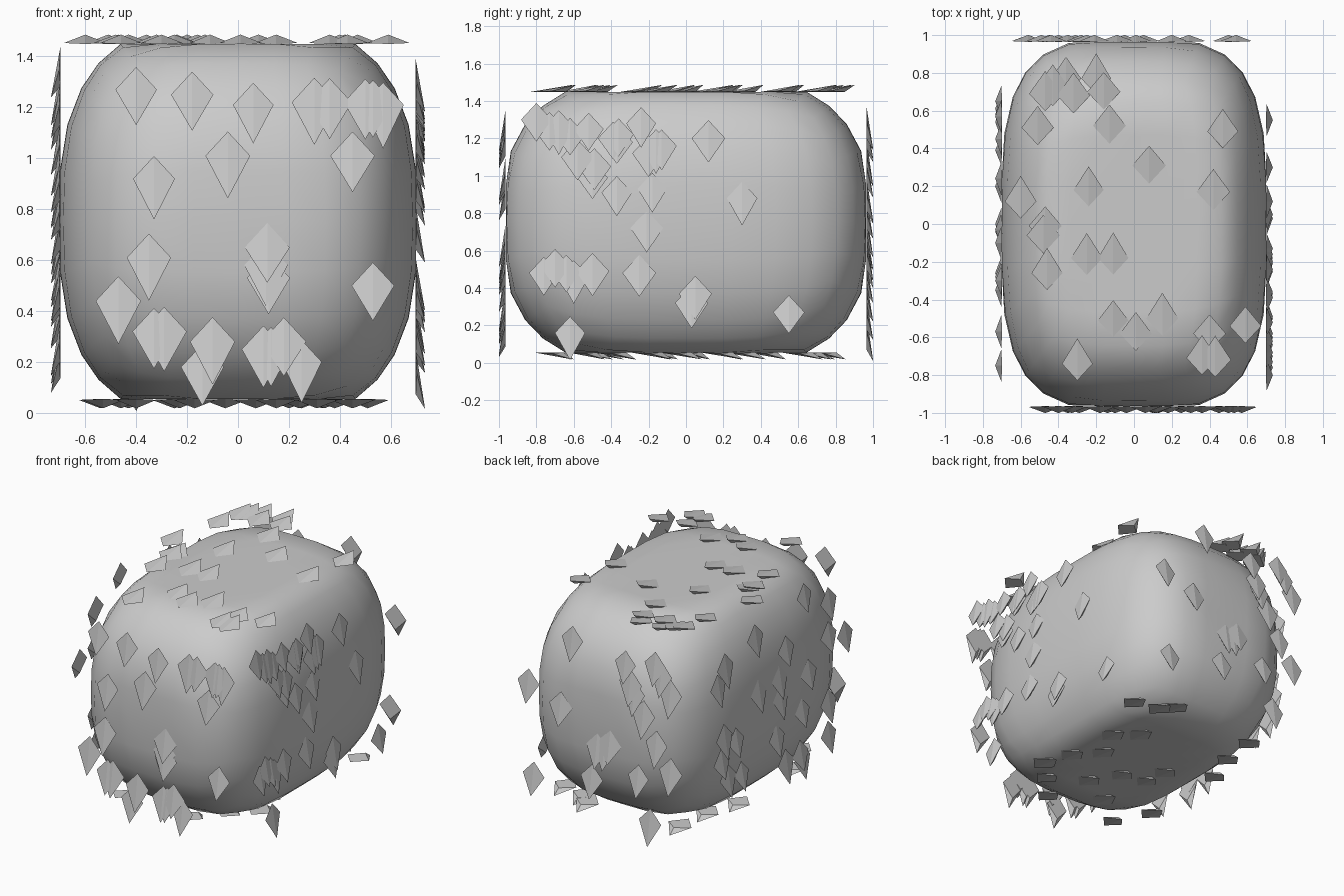
import bpy, bmesh, random
from mathutils import Vector

random.seed(4)
MID = Vector((0, 0, 0.752))


def make_object(name, bm, smooth):
    bmesh.ops.recalc_face_normals(bm, faces=bm.faces)
    for f in bm.faces:
        f.smooth = smooth
    mesh = bpy.data.meshes.new(name)
    bm.to_mesh(mesh)
    bm.free()
    obj = bpy.data.objects.new(name, mesh)
    bpy.context.collection.objects.link(obj)
    return obj


# Body: coarse gridded cube pushed out to a rounded box with flattened ends
def build_body(radii, limits, flat_power, tall_power):
    bm = bmesh.new()
    bmesh.ops.create_cube(bm, size=2)
    bmesh.ops.subdivide_edges(bm, edges=bm.edges[:], cuts=7, use_grid_fill=True)
    for v in bm.verts:
        x, y, z = (abs(c) for c in v.co)
        ring = (x ** flat_power + y ** flat_power) ** (1 / flat_power)
        norm = (ring ** tall_power + z ** tall_power) ** (1 / tall_power)
        for i in range(3):
            c = v.co[i] / norm * radii[i]
            v.co[i] = max(-limits[i], min(limits[i], c))
        v.co += MID
    return make_object("body", bm, True)


build_body((0.705, 0.985, 0.80), (0.70, 0.963, 0.697), 3.4, 2.75)


# Scales: kite-shaped wedges whose tip lifts off the side they sit on
def build_scales(name, spots, place, tip_dir, normal, reach):
    n, tip = Vector(normal), Vector(tip_dir)
    side = n.cross(tip)
    bm = bmesh.new()
    for a, b in spots:
        c = Vector(place(a, b))
        k = random.uniform(0.95, 1.08)
        length = random.uniform(reach - 0.02, reach + 0.02)
        top = bm.verts.new(c - tip * 0.09 * k)
        left = bm.verts.new(c - side * 0.083 * k + n * 0.004)
        right = bm.verts.new(c + side * 0.083 * k + n * 0.004)
        keel = bm.verts.new(c + tip * length * 0.6)
        end = bm.verts.new(c + tip * length + n * 0.037)
        for face in ((top, left, end), (top, end, right), (left, keel, end),
                     (keel, right, end), (top, right, keel, left)):
            bm.faces.new(face)
    make_object(name, bm, False)


front = [(-.40, 1.27), (-.18, 1.25), (.06, 1.21), (.30, 1.22), (.36, 1.22), (.50, 1.22),
         (.53, 1.22), (.57, 1.21), (-.04, 1.01), (.45, 1.01), (-.33, .92), (-.35, .61),
         (.115, .65), (.11, .58), (.12, .53), (.53, .50), (-.47, .44), (-.33, .32),
         (-.29, .32), (-.10, .28), (-.14, .18), (.10, .25), (.13, .25), (.18, .28), (.25, .20)]
right = [(-.80, 1.30), (-.73, 1.25), (-.68, 1.26), (-.62, 1.22), (-.52, 1.25), (-.58, 1.10),
         (-.50, .99), (-.49, 1.05), (-.39, 1.20), (-.36, 1.22), (-.37, 1.18), (-.24, 1.28),
         (-.16, 1.16), (-.13, 1.16), (-.20, 1.12), (.12, 1.20), (-.37, .91), (-.18, .93),
         (.30, .88), (-.21, .72), (-.76, .48), (-.70, .52), (-.60, .46), (-.64, .49),
         (-.50, .49), (-.25, .48), (.03, .32), (.05, .37), (.55, .27), (-.62, .16)]
top = [(-.47, .70), (-.43, .73), (-.36, .78), (-.32, .69), (-.20, .78), (-.16, .71),
       (-.51, .52), (-.13, .53), (.47, .50), (.08, .32), (-.24, .19), (.42, .18),
       (-.60, .13), (-.47, .00), (-.48, -.05), (-.46, -.25), (-.25, -.17), (-.11, -.17),
       (-.11, -.50), (.01, -.57), (.15, -.49), (.40, -.57), (.36, -.70), (.43, -.71),
       (.59, -.53), (-.30, -.73)]
back = [(.20, 1.29), (.54, .90), (.29, .80), (.50, .26), (.05, .36), (-.05, .60), (.01, .59),
        (-.09, .63), (-.21, 1.23), (-.25, 1.10), (-.44, 1.28), (-.49, 1.22), (-.28, 1.04),
        (-.35, .91), (-.56, 1.11), (-.31, .46), (-.56, .56), (-.45, .73), (-.40, .17)]
left = [(.57, 1.18), (.65, 1.07), (.20, .86), (.24, 1.26), (-.03, .87), (-.04, .73),
        (-.10, 1.05), (.58, .69), (.45, .62), (.61, .53), (.54, .40), (.39, .37),
        (0, .47), (-.10, .26), (-.28, .55), (-.35, .79), (-.26, .26), (-.28, .22),
        (-.57, 1.21), (-.57, .97), (-.75, .91), (-.57, .50), (-.57, .28), (-.30, 1.35)]
bottom = [(.51, .60), (.33, .65), (.25, .73), (.20, .29), (.34, .17), (.24, -.05),
          (.38, -.20), (.31, -.54), (.07, -.39), (-.05, -.19), (-.23, -.15), (-.25, .02),
          (-.43, .68), (-.46, .42), (-.54, .19), (-.17, -.53), (-.53, -.46), (.15, -.72),
          (-.40, -.70), (.45, -.40)]

DOWN, BACK = (0, 0, -1), (0, 1, 0)
build_scales("front_scales", front, lambda a, b: (a, -.964, b), DOWN, (0, -1, 0), .155)
build_scales("back_scales", back, lambda a, b: (a, .964, b), DOWN, (0, 1, 0), .15)
build_scales("right_scales", right, lambda a, b: (.698, a, b), DOWN, (1, 0, 0), .13)
build_scales("left_scales", left, lambda a, b: (-.698, a, b), DOWN, (-1, 0, 0), .13)
build_scales("top_scales", top, lambda a, b: (a, b - .01, 1.449), BACK, (0, 0, 1), .12)
build_scales("bottom_scales", bottom, lambda a, b: (a, b, .055), BACK, (0, 0, -1), .12)
